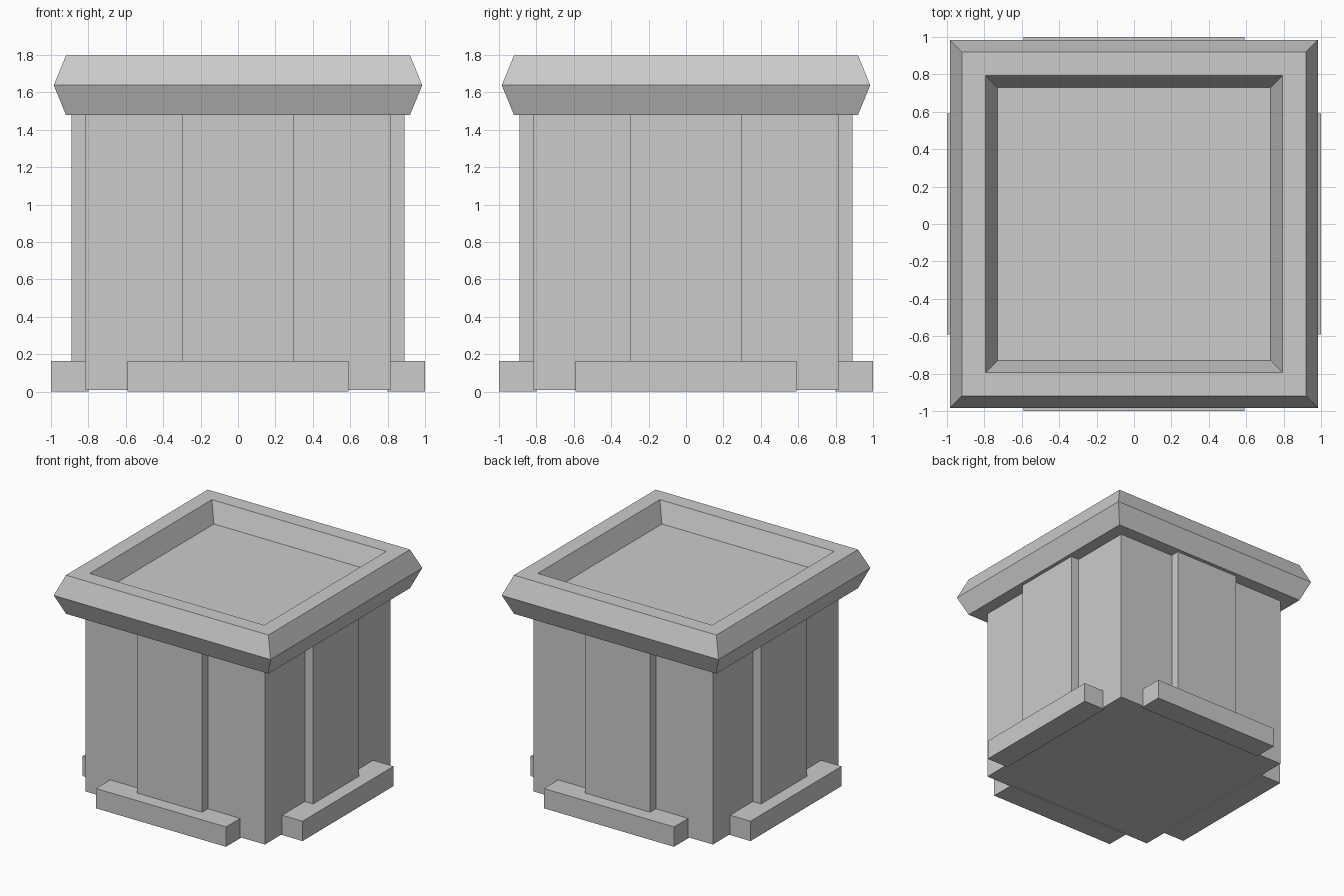
import bpy, bmesh
from math import pi
from mathutils import Matrix

cube = bpy.data.objects.get("Cube")
if cube:
    bpy.data.objects.remove(cube, do_unlink=True)

stone = bpy.data.materials.new("grey_stone")
stone.use_nodes = True
colour = (0.6, 0.6, 0.6, 1)
stone.diffuse_color = colour
stone.node_tree.nodes["Principled BSDF"].inputs["Base Color"].default_value = colour


def add_object(name, bm):
    bmesh.ops.recalc_face_normals(bm, faces=bm.faces)
    mesh = bpy.data.meshes.new(name)
    bm.to_mesh(mesh)
    bm.free()
    mesh.materials.append(stone)
    obj = bpy.data.objects.new(name, mesh)
    bpy.context.collection.objects.link(obj)
    return obj


def box(name, low, high, turn=0):
    """Box between two corners, turned about the vertical axis."""
    bm = bmesh.new()
    size = [b - a for a, b in zip(low, high)]
    middle = [(a + b) / 2 for a, b in zip(low, high)]
    matrix = (Matrix.Rotation(turn, 4, "Z") @ Matrix.Translation(middle)
              @ Matrix.Diagonal((*size, 1)))
    bmesh.ops.create_cube(bm, size=1, matrix=matrix)
    return add_object(name, bm)


def square_loft(name, profile):
    """Stack of square outlines (half width, height), capped at both ends."""
    bm = bmesh.new()
    rings = [[bm.verts.new((sx * r, sy * r, z))
              for sx, sy in ((-1, -1), (1, -1), (1, 1), (-1, 1))]
             for r, z in profile]
    for a, b in zip(rings, rings[1:]):
        for i in range(4):
            j = (i + 1) % 4
            bm.faces.new((a[i], a[j], b[j], b[i]))
    bm.faces.new(rings[0])
    bm.faces.new(rings[-1])
    return add_object(name, bm)


# Square pedestal body
box("body", (-0.815, -0.815, 0.008), (0.815, 0.815, 1.5))

# Bevelled rim with a sunken top
square_loft("rim", [(0.92, 1.48), (0.985, 1.638), (0.92, 1.797),
                    (0.793, 1.797), (0.73, 1.638)])

# Raised panel and foot rail on each side
for i, side in enumerate(("front", "left", "back", "right")):
    box(side + "_panel", (-0.297, -0.89, 0.02), (0.297, -0.8, 1.49), i * pi / 2)
    box(side + "_foot_rail", (-0.591, -1, 0), (0.591, -0.8, 0.163), i * pi / 2)
